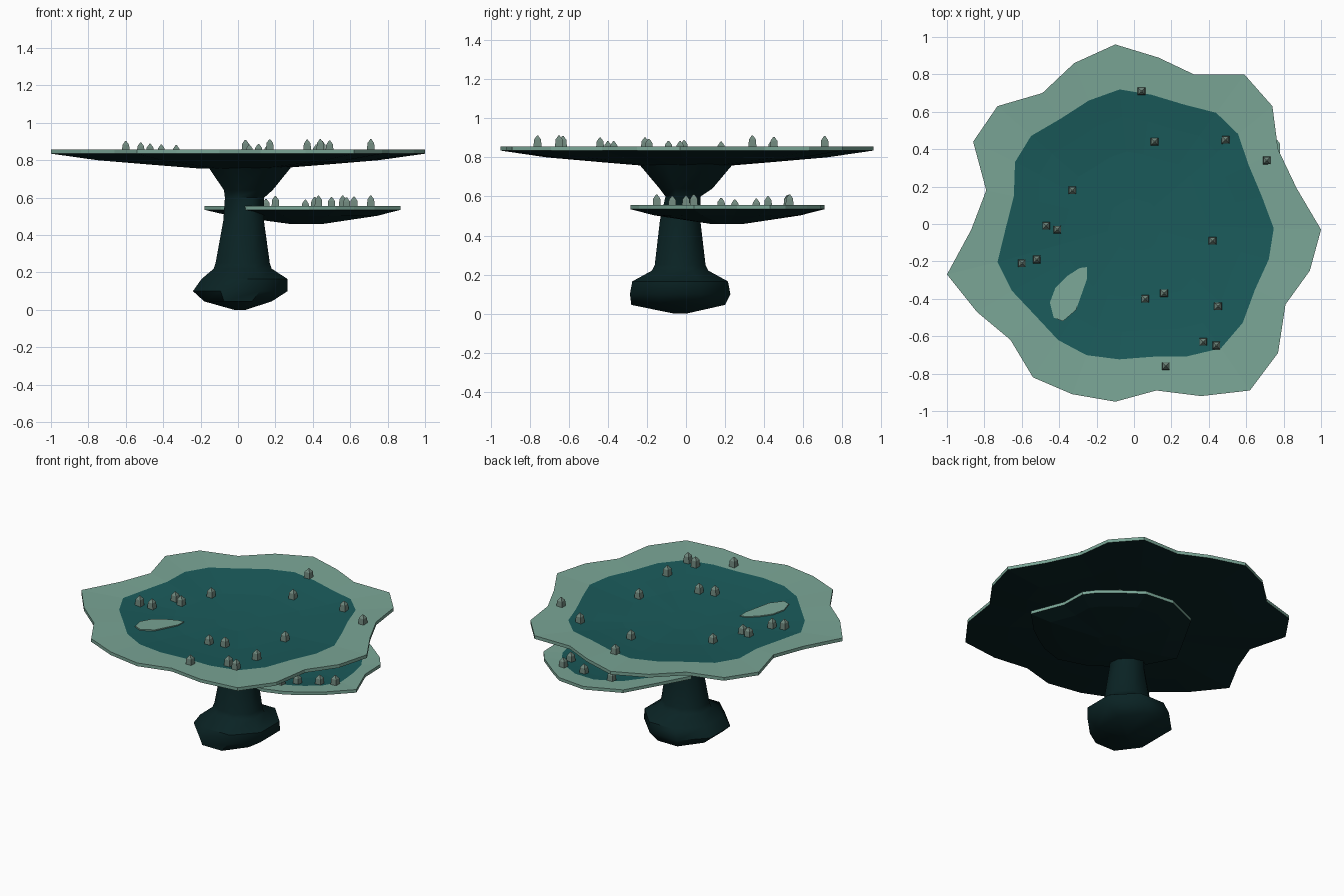
import bpy, bmesh, math

if "Cube" in bpy.data.objects:
    bpy.data.objects.remove(bpy.data.objects["Cube"])


def material(name, rgb):
    m = bpy.data.materials.new(name)
    m.diffuse_color = (*rgb, 1.0)
    m.use_nodes = True
    m.node_tree.nodes["Principled BSDF"].inputs["Base Color"].default_value = m.diffuse_color
    return m


PALE = material("pale_sage", (0.195, 0.380, 0.305))
TEAL = material("deep_teal", (0.0105, 0.104, 0.104))
DARK = material("dark_stalk", (0.003, 0.0165, 0.0175))
GREY = material("stone_green", (0.165, 0.250, 0.210))


def loft(name, rings, mats, side_mats, cap_mats):
    """Skin a stack of equal-length rings with closed ends."""
    bm = bmesh.new()
    loops = [[bm.verts.new(p) for p in ring] for ring in rings]
    n = len(rings[0])
    for k, (a, b) in enumerate(zip(loops, loops[1:])):
        for i in range(n):
            j = (i + 1) % n
            bm.faces.new((a[i], a[j], b[j], b[i])).material_index = side_mats[k]
    bm.faces.new(loops[0][::-1]).material_index = cap_mats[0]
    bm.faces.new(loops[-1]).material_index = cap_mats[1]
    bmesh.ops.recalc_face_normals(bm, faces=bm.faces)
    me = bpy.data.meshes.new(name)
    bm.to_mesh(me)
    bm.free()
    for m in mats:
        me.materials.append(m)
    ob = bpy.data.objects.new(name, me)
    bpy.context.collection.objects.link(ob)
    return ob


def scaled(outline, c, s, z):
    return [(c[0] + (x - c[0]) * s, c[1] + (y - c[1]) * s, z) for x, y in outline]


def softened(outline):
    """Average each corner with its neighbours."""
    n = len(outline)
    return [tuple((outline[i - 1][k] + 2.5 * outline[i][k] + outline[(i + 1) % n][k]) / 4.5
                  for k in (0, 1)) for i in range(n)]


# sunken top of a cap: fraction of radius, drop below the rim
DISH = [(1, 0), (.78, .008), (.62, .022), (.42, .036), (.15, .044), (0, .044)]


def drop(s):
    for (s1, d1), (s0, d0) in zip(DISH, DISH[1:]):
        if s >= s0:
            return d0 + (d1 - d0) * (min(s, 1) - s0) / (s1 - s0)


def cap(name, outline, c, under, top, depth):
    """Pale wavy rim, dark underside, and a shallow teal dish in the top."""
    inner = softened(outline)
    rings = [scaled(outline, c, s, z) for s, z in under]
    rings.append(scaled(outline, c, 1.0, top))
    rings += [scaled(inner, c, s, top - d * depth) for s, d in DISH[1:-1]]
    sides = [0] * (len(under) - 1) + [1, 1] + [2] * (len(DISH) - 3)
    return loft(name, rings, [DARK, PALE, TEAL], sides, [0, 2])


# wide upper cap
upper = [(-.10, .96), (-.32, .86), (-.49, .70), (-.73, .63), (-.86, .44), (-.79, .18),
         (-.87, -.03), (-1, -.27), (-.84, -.47), (-.66, -.62), (-.54, -.82), (-.33, -.91),
         (-.10, -.95), (.12, -.89), (.36, -.92), (.62, -.89), (.77, -.69), (.81, -.43),
         (.94, -.25), (1, -.03), (.87, .19), (.77, .40), (.74, .63), (.59, .80),
         (.32, .80), (.13, .89)]
cap("upper_cap", upper, (0, 0), [(.2, .755), (.45, .775), (.75, .80), (1, .835)], .857, 1)


def upper_z(x, y):
    return .857 - drop(math.hypot(x, y) / .90)


# pale spot lying in the upper dish
spot = [(-.25, -.23), (-.25, -.29), (-.31, -.46), (-.38, -.52), (-.43, -.50),
        (-.45, -.42), (-.42, -.34), (-.36, -.28), (-.29, -.235)]
loft("upper_cap_spot", [[(x, y, upper_z(x, y) + h) for x, y in spot] for h in (-.003, .006)],
     [PALE], [0], [0, 0])

# smaller side cap
lower = [(.87, .04), (.785, .26), (.78, .43), (.72, .51), (.58, .62), (.48, .69),
         (.28, .71), (.05, .61), (-.07, .40), (-.18, .20), (-.09, .03), (.05, -.13),
         (.20, -.23), (.38, -.285), (.52, -.24), (.62, -.18), (.73, -.10)]
MID = (.37, .21)
cap("lower_cap", lower, MID, [(.15, .458), (.75, .503), (1, .535)], .556, .7)

# stalk with swollen foot and flared top: z, centre x, centre y, half width x, half width y
profile = [(0, .01, -.03, .03, .03), (.045, 0, -.04, .18, .24), (.10, .012, -.03, .253, .257),
           (.165, .035, -.03, .23, .245), (.22, .025, -.03, .155, .145),
           (.25, .025, -.03, .145, .13), (.48, .03, -.03, .108, .103),
           (.60, .035, -.015, .105, .09), (.64, .055, 0, .13, .135),
           (.765, .063, 0, .223, .24)]
N = 8
GROW = 1 / math.cos(math.pi / N)
ANGLES = [2 * math.pi * (i + .5) / N for i in range(N)]
rings = [[(cx + rx * GROW * math.cos(a), cy + ry * GROW * math.sin(a), z) for a in ANGLES]
         for z, cx, cy, rx, ry in profile]
stalk = loft("stalk", rings, [DARK], [0] * (len(rings) - 1), [0, 0])
bpy.context.view_layer.objects.active = stalk
stalk.select_set(True)
bpy.ops.object.shade_smooth_by_angle(angle=math.radians(50))


# small square pointed studs
def stud(name, x, y, z, h=.06):
    def square(r, dz):
        return [(x + a * r, y + b * r, z + dz) for a, b in ((-1, -1), (1, -1), (1, 1), (-1, 1))]
    loft(name, [square(.021, -.006), square(.018, h * .65), square(.003, h)],
         [GREY], [0, 0], [0, 0])


upper_studs = [(.04, .71), (.11, .44), (.49, .45), (.71, .34), (-.33, .18), (-.47, -.01),
               (-.41, -.03), (-.60, -.21), (-.52, -.19), (.42, -.09), (.06, -.40),
               (.16, -.37), (.45, -.44), (.37, -.63), (.44, -.65), (.17, -.76)]
lower_studs = [(.71, .04), (.62, 0), (.56, .53), (.58, .42), (.41, .52), (.36, .36),
               (.20, .52), (.50, -.07), (.43, .25), (.15, .18), (.43, -.15)]
for k, (x, y) in enumerate(upper_studs):
    stud(f"upper_stud_{k + 1}", x, y, upper_z(x, y))
for k, (x, y) in enumerate(lower_studs):
    s = math.hypot(x - MID[0], y - MID[1]) / .47
    stud(f"lower_stud_{k + 1}", x, y, .556 - drop(s) * .7)
